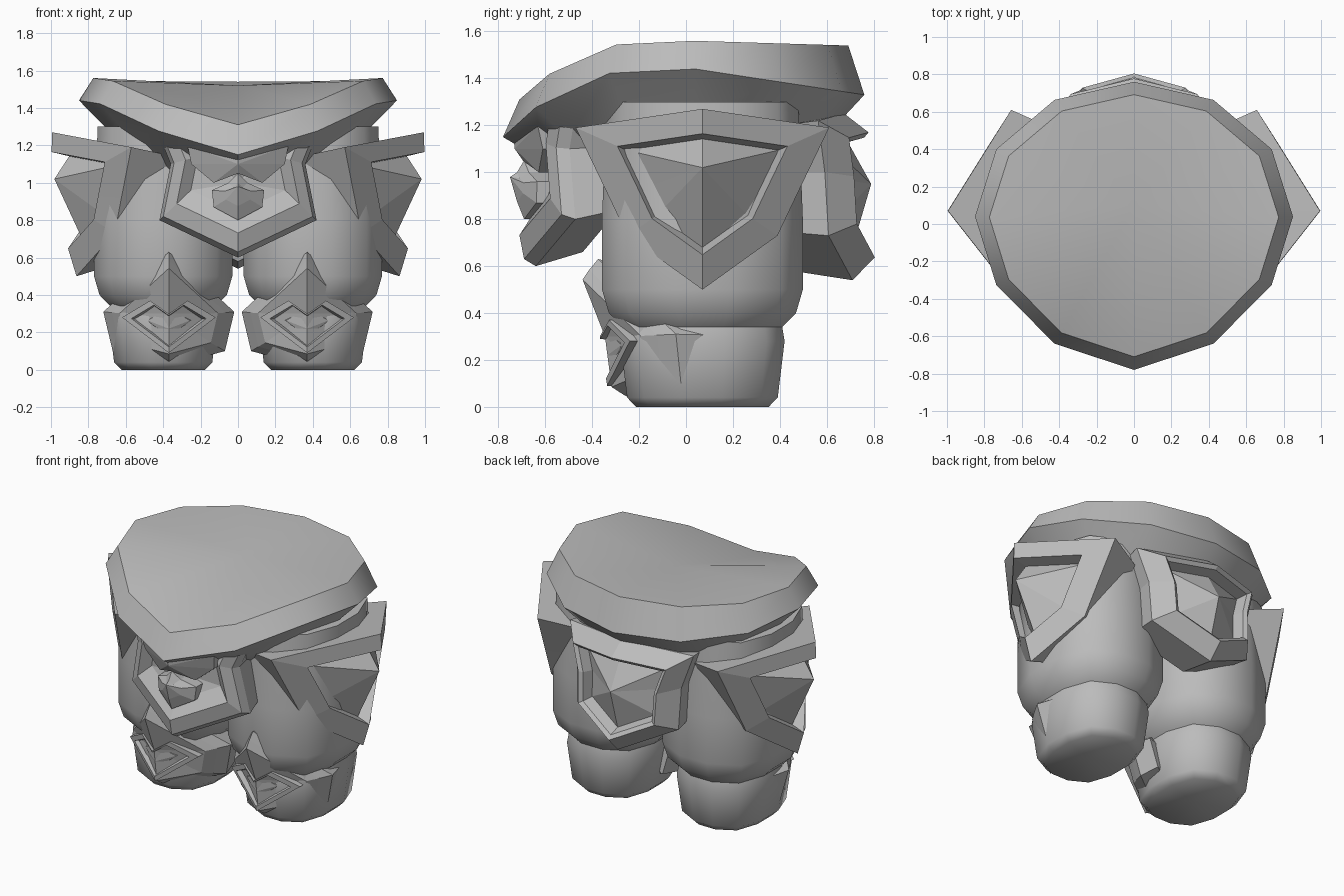
import bpy, bmesh
from math import cos, sin, radians, tau

cube = bpy.data.objects.get("Cube")
if cube:
    bpy.data.objects.remove(cube)

SHADE = 0.5
COLOUR = (SHADE, SHADE, SHADE, 1)
grey = bpy.data.materials.new("stone grey")
grey.use_nodes = True
grey.diffuse_color = COLOUR
grey.node_tree.nodes["Principled BSDF"].inputs["Base Color"].default_value = COLOUR


def middle_of(ring):
    return [sum(axis) / len(ring) for axis in zip(*ring)]


def loft(name, rings, end_hub=None, mirrored=False, smooth_angle=None):
    """Join equal rings with quads and close both ends with fans."""
    bm = bmesh.new()
    loops = [[bm.verts.new(point) for point in ring] for ring in rings]
    first_hub = bm.verts.new(middle_of(rings[0]))
    last_hub = bm.verts.new(end_hub or middle_of(rings[-1]))
    for i in range(len(rings[0])):
        previous = i - 1
        for lower, upper in zip(loops, loops[1:]):
            bm.faces.new((lower[previous], lower[i], upper[i], upper[previous]))
        for loop, hub in ((loops[0], first_hub), (loops[-1], last_hub)):
            bm.faces.new((loop[previous], loop[i], hub))
    bmesh.ops.recalc_face_normals(bm, faces=bm.faces)
    mesh = bpy.data.meshes.new(name)
    bm.to_mesh(mesh)
    bm.free()
    mesh.materials.append(grey)
    part = bpy.data.objects.new(name, mesh)
    bpy.context.collection.objects.link(part)
    if mirrored:
        part.modifiers.new("Mirror", 'MIRROR')
    if smooth_angle:
        bpy.ops.object.select_all(action='DESELECT')
        bpy.context.view_layer.objects.active = part
        part.select_set(True)
        bpy.ops.object.shade_smooth_by_angle(angle=radians(smooth_angle))


def guard(name, half, middle, reach, bend, tilt, steps, hub, place, mirrored=False):
    """Build a bent plate from half an outline, in steps of (scale, push outward)."""
    other_half = [(-across, height) for across, height in reversed(half) if across]
    outline = half + other_half

    def spot(across, height, push):
        outward = reach - bend * abs(across) + tilt * (height - middle) + push
        return place(across, height, outward)

    rings = [[spot(across * scale, middle + (height - middle) * scale, push)
              for across, height in outline] for scale, push in steps]
    hub_height, hub_push = hub
    loft(name, rings, end_hub=spot(0, hub_height, hub_push), mirrored=mirrored)


# Directions in which the guards face
def on_front(across, height, outward):
    return (across, -outward, height)


def on_back(across, height, outward):
    return (across, outward, height)


def on_side(across, height, outward):
    return (outward + across * 0.08, across + 0.07, height)


def on_foot(across, height, outward):
    return (across + 0.37, -outward, height)


# Belt: twelve-sided collar with a lowered, pointed front
def belt_ring(size, height, front_drop, back_drop):
    ring = []
    for i in range(12):
        turn = tau * i / 12
        toward_front = cos(turn)
        point = max(toward_front, 0) ** 4
        sag = back_drop * max(-toward_front, 0)
        x = 0.85 * sin(turn)
        y = 0.04 - 0.72 * toward_front - 0.1 * point
        ring.append((x * size, y * size, height - front_drop * point - sag))
    return ring


belt_rings = [
    belt_ring(size=0.55, height=1, front_drop=0, back_drop=0),
    belt_ring(size=0.78, height=1.25, front_drop=0.2, back_drop=0.1),
    belt_ring(size=1, height=1.44, front_drop=0.29, back_drop=0.11),
    belt_ring(size=0.91, height=1.56, front_drop=0.25, back_drop=0.02),
]
loft("belt", belt_rings, end_hub=(0, 0.1, 1.52), smooth_angle=35)


# Legs: stacked squared-off ovals, deeper than they are wide
def leg_ring(height, radius, sides=12):
    ring = []
    for i in range(sides):
        turn = tau * (i + 0.5) / sides
        across, along = cos(turn), sin(turn)
        square = max(abs(across), abs(along)) ** -0.2
        ring.append((0.4 + radius * across * square,
                     0.07 + (radius + 0.06) * along * square, height))
    return ring


leg_profile = [(0, 0.23), (0.04, 0.27), (0.28, 0.3), (0.34, 0.29),
               (0.4, 0.35), (0.5, 0.38), (0.8, 0.38), (1.3, 0.36)]
loft("legs", [leg_ring(height, radius) for height, radius in leg_profile],
     mirrored=True, smooth_angle=50)

# Foot guards: peaked plates wrapping the feet
guard("foot_guards",
      half=[(0, 0.63), (0.35, 0.31), (0.3, 0.1), (0, 0.02)],
      middle=0.28, reach=0.28, bend=0.7, tilt=0.27,
      steps=[(0.9, -0.15), (1, 0), (0.87, 0.05), (0.75, 0.09)],
      hub=(0.3, 0.06), place=on_foot, mirrored=True)

# Foot beaks: notched lips around a hollow
guard("foot_beaks",
      half=[(0, 0.3), (0.1, 0.37), (0.25, 0.28), (0, 0.09)],
      middle=0.25, reach=0.36, bend=0.5, tilt=0.15,
      steps=[(1, -0.15), (1, 0), (0.8, 0), (0.65, -0.07), (0.45, -0.03)],
      hub=(0.22, -0.02), place=on_foot, mirrored=True)

# Front mask: horned frame, brow and muzzle
guard("mask_frame",
      half=[(0, 1.3), (0.44, 1.3), (0.36, 1.1), (0.42, 0.8), (0, 0.6)],
      middle=1.2, reach=0.64, bend=0.4, tilt=0,
      steps=[(0.9, -0.2), (1, 0), (0.95, 0.05), (0.78, 0.07), (0.6, 0)],
      hub=(1, -0.05), place=on_front)
guard("mask_brow",
      half=[(0, 1.2), (0.27, 1.2), (0.25, 1.1), (0.13, 1), (0, 1.05)],
      middle=1.1, reach=0.71, bend=0.4, tilt=0.3,
      steps=[(1, -0.2), (1, 0)],
      hub=(1.1, 0.02), place=on_front)
guard("mask_muzzle",
      half=[(0, 1.05), (0.05, 1), (0.14, 0.96), (0.13, 0.87), (0, 0.8)],
      middle=0.95, reach=0.69, bend=0.4, tilt=0,
      steps=[(1, -0.15), (1, 0), (0.5, 0.03)],
      hub=(0.98, 0.06), place=on_front)

# Side guards: shields with a ridged boss
guard("side_guards",
      half=[(0, 1.27), (0.54, 1.19), (0.41, 0.92), (0.32, 0.73), (0, 0.5)],
      middle=0.95, reach=0.94, bend=0.68, tilt=0.17,
      steps=[(0.8, -0.3), (1, 0), (0.67, 0.02), (0.6, -0.07)],
      hub=(1.02, 0.03), place=on_side, mirrored=True)

# Back guard: framed panel with a shallow boss
guard("back_guard",
      half=[(0, 1.25), (0.45, 1.22), (0.38, 1), (0.37, 0.73), (0, 0.54)],
      middle=0.93, reach=0.69, bend=0.25, tilt=-0.05,
      steps=[(0.9, -0.25), (1, 0), (0.75, 0.1), (0.68, 0.08), (0.62, 0.01)],
      hub=(0.95, 0.1), place=on_back)
